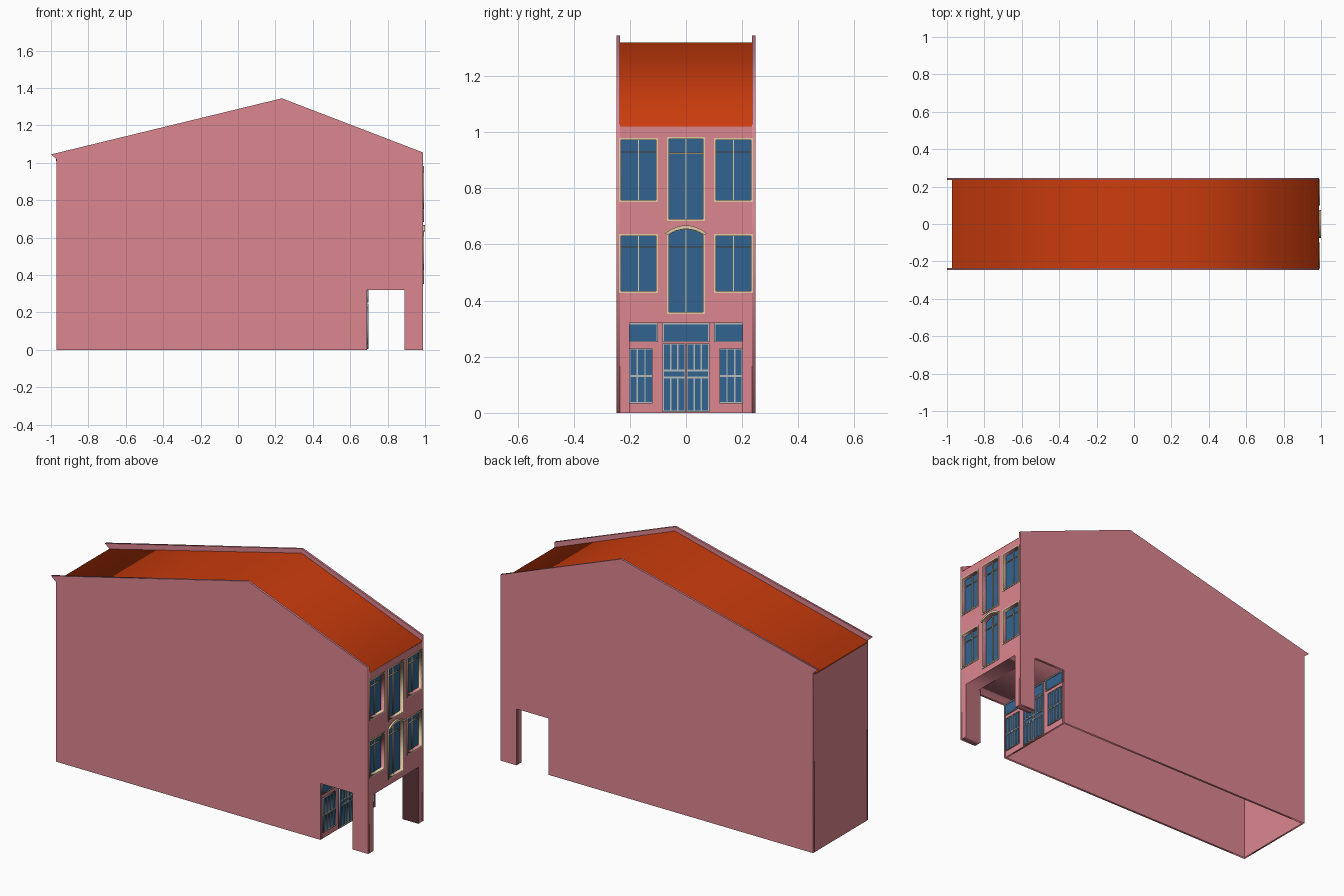
import bpy
from mathutils import Matrix

if "Cube" in bpy.data.objects:
    bpy.data.objects.remove(bpy.data.objects["Cube"])


def material(name, rgb):
    m = bpy.data.materials.new(name)
    m.diffuse_color = (*rgb, 1)
    m.use_nodes = True
    m.node_tree.nodes["Principled BSDF"].inputs["Base Color"].default_value = m.diffuse_color
    return m


PINK = material("pink_plaster", (0.72, 0.24, 0.28))
ROOF = material("orange_roof", (0.60, 0.045, 0.004))
GLASS = material("blue_glass", (0.032, 0.127, 0.283))
CREAM = material("cream_trim", (0.75, 0.61, 0.38))
GREY = material("grey_frame", (0.46, 0.49, 0.50))

# Local (u, v, depth) axes: facing +x uses (y, z, x); facing the side uses (x, z, -y)
FACING_X = Matrix(((0, 0, 1, 0), (1, 0, 0, 0), (0, 1, 0, 0), (0, 0, 0, 1)))
FACING_Y = Matrix(((1, 0, 0, 0), (0, 0, -1, 0), (0, 1, 0, 0), (0, 0, 0, 1)))


def plate(name, loops, a, b, mat, axes=FACING_X):
    """Flat outline (first loop) with holes (other loops), from depth a to b."""
    cu = bpy.data.curves.new(name, 'CURVE')
    cu.dimensions = '2D'
    cu.fill_mode = 'BOTH'
    cu.extrude = abs(b - a) / 2
    for loop in loops:
        sp = cu.splines.new('POLY')
        sp.points.add(len(loop) - 1)
        for p, (u, v) in zip(sp.points, loop):
            p.co = (u, v, 0, 1)
        sp.use_cyclic_u = True
    tmp = bpy.data.objects.new(name + "_outline", cu)
    bpy.context.collection.objects.link(tmp)
    bpy.context.view_layer.update()
    dg = bpy.context.evaluated_depsgraph_get()
    me = bpy.data.meshes.new_from_object(tmp.evaluated_get(dg))
    bpy.data.objects.remove(tmp)
    me.transform(axes @ Matrix.Translation((0, 0, (a + b) / 2)))
    me.materials.clear()
    me.materials.append(mat)
    ob = bpy.data.objects.new(name, me)
    bpy.context.collection.objects.link(ob)
    return ob


def rect(u0, v0, u1, v1):
    return [(u0, v0), (u1, v0), (u1, v1), (u0, v1)]


def arc(w, base, rise, n=10):
    ts = [1 - 2 * i / n for i in range(n + 1)]
    return [(w * t, base + rise * (1 - t * t)) for t in ts]


def arched(w, bottom, base, rise):
    return [(-w, bottom), (w, bottom)] + arc(w, base, rise)


# Gabled side walls with parapet and passage opening
side = [(-0.97, 0), (0.69, 0), (0.69, 0.32), (0.89, 0.32), (0.89, 0), (0.99, 0),
        (0.99, 1.055), (0.235, 1.345), (-1, 1.045), (-0.97, 1.02)]
for tag, s in (("front", 1), ("back", -1)):
    plate(f"{tag}_side_wall", [side], s * 0.235, s * 0.247, PINK, FACING_Y)

# Roof slopes between the parapets
plate("roof", [[(0.989, 1.025), (0.235, 1.32), (-0.974, 1.02), (-0.974, 1.01),
                (0.235, 1.31), (0.989, 1.015)]], -0.235, 0.235, ROOF, FACING_Y)

# Rear wall, recessed shop wall and passage ceiling
plate("rear_wall", [rect(-0.235, 0, 0.235, 1.015)], -0.97, -0.96, PINK)
plate("recessed_wall", [rect(-0.235, 0, 0.235, 0.33)], 0.68, 0.69, PINK)
plate("passage_ceiling", [rect(-0.235, 0.32, 0.235, 0.33)], 0.68, 0.9, PINK)

# Upper windows: name, y range, z range, transom height
F = 0.007
windows = []
for row, z0, z1, bar in (("middle", 0.427, 0.637, 0.591), ("top", 0.752, 0.979, 0.929)):
    for tag, y0, y1 in (("left", -0.238, -0.1), ("right", 0.1, 0.238)):
        windows.append((f"{row}_{tag}", y0, y1, bar, rect(y0, z0, y1, z1),
                        rect(y0 + F, z0 + F, y1 - F, z1 - F)))
windows.append(("top_center", -0.068, 0.068, 0.925, rect(-0.068, 0.683, 0.068, 0.983),
                rect(-0.068 + F, 0.683 + F, 0.068 - F, 0.983 - F)))
windows.append(("middle_center", -0.068, 0.068, 0.591, arched(0.068, 0.353, 0.637, 0.022),
                arched(0.061, 0.36, 0.634, 0.02)))

# Street facade standing on two pillars
outline = [(-0.235, 0), (-0.202, 0), (-0.202, 0.32), (0.202, 0.32), (0.202, 0),
           (0.235, 0), (0.235, 1.02), (-0.235, 1.02)]
plate("facade", [outline] + [w[5] for w in windows], 0.89, 0.99, PINK)
for tag, s in (("left", -1), ("right", 1)):
    y0, y1 = sorted((s * 0.202, s * 0.236))
    plate(f"{tag}_pillar", [rect(y0, 0, y1, 0.32)], 0.89, 0.99, PINK)

# Window glass, frames and glazing bars
for name, y0, y1, bar, outer, inner in windows:
    plate(name + "_glass", [inner], 0.965, 0.972, GLASS)
    plate(name + "_frame", [outer, inner], 0.972, 0.994, CREAM)
    mid, bottom = (y0 + y1) / 2, inner[0][1]
    top = max(v for _, v in inner)
    plate(name + "_mullion", [rect(mid - 0.002, bottom, mid + 0.002, top)], 0.971, 0.977, CREAM)
    plate(name + "_transom", [rect(y0 + F, bar - 0.002, y1 - F, bar + 0.002)],
          0.971, 0.978, CREAM)

# Curved hood over the middle window
plate("arch_hood", [arc(0.074, 0.640, 0.028) + arc(0.066, 0.634, 0.021)[::-1]],
      0.985, 1.0, CREAM)


def glazed(name, box, panes):
    """Glass sheet behind a grey frame with pane holes."""
    plate(name + "_glass", [rect(*box)], 0.688, 0.692, GLASS)
    plate(name + "_frame", [rect(*box)] + panes, 0.69, 0.697, GREY)


def pane_row(u0, u1, v0, v1, n, gap=0.005):
    step = (u1 - u0) / n
    return [rect(u0 + i * step + gap / 2, v0, u0 + (i + 1) * step - gap / 2, v1)
            for i in range(n)]


# Ground floor: overlights, side windows and double door
for tag, y0, y1 in (("left", -0.238, -0.1), ("center", -0.083, 0.083), ("right", 0.1, 0.238)):
    glazed(f"{tag}_overlight", (y0, 0.252, y1, 0.32),
           [rect(y0 + 0.005, 0.257, y1 - 0.005, 0.315)])
for tag, y0, y1 in (("left", -0.228, -0.119), ("right", 0.119, 0.228)):
    glazed(f"{tag}_shop_window", (y0, 0.034, y1, 0.23),
           pane_row(y0, y1, 0.038, 0.128, 4) + pane_row(y0, y1, 0.135, 0.226, 4))
for tag, y0, y1 in (("left", -0.083, -0.001), ("right", 0.001, 0.083)):
    a, b = y0 + 0.002, y1 - 0.002
    glazed(f"{tag}_door", (y0, 0.004, y1, 0.248),
           pane_row(a, b, 0.009, 0.122, 3) + pane_row(a, b, 0.129, 0.148, 1)
           + pane_row(a, b, 0.155, 0.243, 3))
